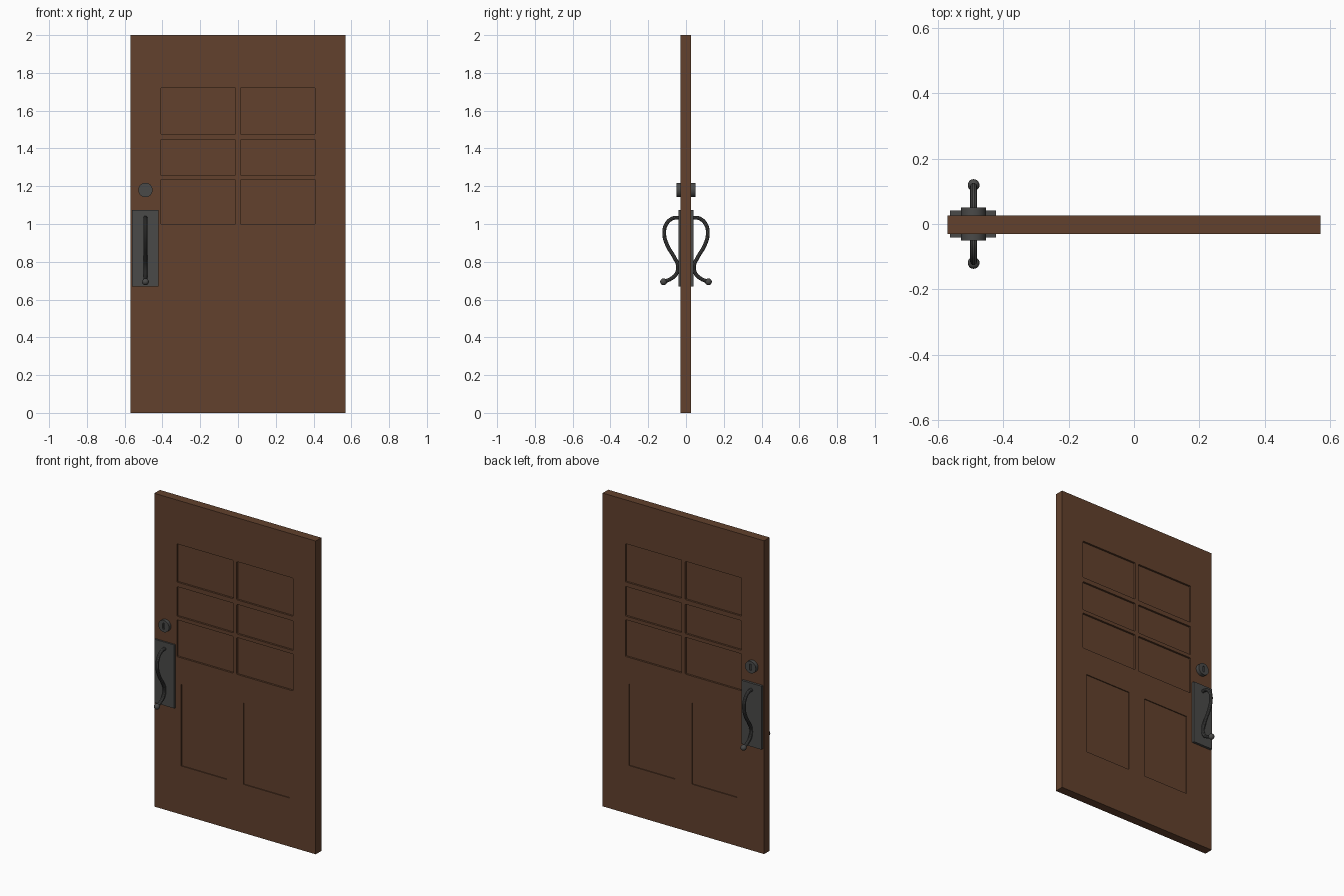
import bpy, bmesh, math
from mathutils import Matrix, Vector

if "Cube" in bpy.data.objects:
    bpy.data.objects.remove(bpy.data.objects["Cube"])


def material(name, color):
    m = bpy.data.materials.new(name)
    m.diffuse_color = (*color, 1)
    m.use_nodes = True
    m.node_tree.nodes["Principled BSDF"].inputs["Base Color"].default_value = m.diffuse_color
    return m


WOOD = material("brown wood", (0.122, 0.053, 0.026))
METAL = material("dark metal", (0.068, 0.068, 0.066))
FRONT, BACK = -0.03, 0.026
HX = -0.49  # x of the hardware


def make(name, bm, mat):
    bmesh.ops.recalc_face_normals(bm, faces=bm.faces)
    me = bpy.data.meshes.new(name)
    bm.to_mesh(me)
    bm.free()
    ob = bpy.data.objects.new(name, me)
    bpy.context.collection.objects.link(ob)
    me.materials.append(mat)
    return ob


def add_box(bm, x, y, z, round_corner=0):
    size = Vector((x[1] - x[0], y[1] - y[0], z[1] - z[0]))
    mid = Vector((x[0] + x[1], y[0] + y[1], z[0] + z[1])) / 2
    vs = bmesh.ops.create_cube(bm, size=1, matrix=Matrix.Translation(mid) @ Matrix.Diagonal((*size, 1)))["verts"]
    if round_corner:
        edges = {e for v in vs for e in v.link_edges
                 if abs(e.verts[0].co.y - e.verts[1].co.y) > 1e-4}
        bmesh.ops.bevel(bm, geom=list(edges), offset=round_corner, segments=2, profile=0.5, affect='EDGES')


def cut(ob, cutter):
    cutter.hide_render = True
    mod = ob.modifiers.new("cut", 'BOOLEAN')
    mod.operation, mod.solver, mod.object = 'DIFFERENCE', 'EXACT', cutter
    bpy.context.view_layer.objects.active = ob
    bpy.ops.object.modifier_apply(modifier=mod.name)
    bpy.data.objects.remove(cutter)


def smooth(ob):
    bpy.ops.object.select_all(action='DESELECT')
    ob.select_set(True)
    bpy.context.view_layer.objects.active = ob
    bpy.ops.object.shade_smooth_by_angle(angle=math.radians(35))


# door slab with six upper and two lower recessed panels on both faces
bm = bmesh.new()
add_box(bm, (-0.57, 0.57), (FRONT, BACK), (0, 2))
door = make("door_slab", bm, WOOD)

bm = bmesh.new()
panels = [(x, z, 0.012, 0.005)
          for x in ((-0.41, -0.012), (0.012, 0.41))
          for z in ((1.0, 1.235), (1.258, 1.447), (1.476, 1.72))]
panels += [(x, (0.31, 0.83), 0.006, 0) for x in ((-0.38, -0.06), (0.06, 0.385))]
for x, z, depth, corner in panels:
    add_box(bm, x, (FRONT - 0.05, FRONT + depth), z, corner)
    add_box(bm, x, (BACK - depth, BACK + 0.05), z, corner)
cut(door, make("panel_cutter", bm, WOOD))

# hardware, repeated on the front and the back
for side, s in (("front", -1), ("back", 1)):
    # backing plate
    bm = bmesh.new()
    add_box(bm, (-0.562, -0.422), sorted((s * 0.02, s * 0.041)), (0.67, 1.075))
    make(side + "_handle_plate", bm, METAL)

    # round lock with a keyhole slot
    bm = bmesh.new()
    bmesh.ops.create_cone(bm, cap_ends=True, segments=32, radius1=0.038, radius2=0.038, depth=0.03,
                          matrix=Matrix.Translation((HX, s * 0.035, 1.18)) @ Matrix.Rotation(math.pi / 2, 4, 'X'))
    lock = make(side + "_lock", bm, METAL)
    bm = bmesh.new()
    add_box(bm, (HX - 0.007, HX + 0.007), sorted((s * 0.043, s * 0.07)), (1.16, 1.2), 0.004)
    cut(lock, make("keyhole_cutter", bm, METAL))
    smooth(lock)

    # curved pull bar
    cu = bpy.data.curves.new(side + "_pull_handle", 'CURVE')
    cu.dimensions = '3D'
    cu.bevel_depth, cu.bevel_resolution, cu.resolution_u = 0.0105, 3, 8
    cu.use_fill_caps = True
    path = [(0.03, 1.033), (0.07, 1.03), (0.105, 0.998), (0.115, 0.945), (0.098, 0.885),
            (0.063, 0.825), (0.042, 0.775), (0.052, 0.735), (0.08, 0.71), (0.119, 0.694)]
    sp = cu.splines.new('BEZIER')
    sp.bezier_points.add(len(path) - 1)
    for p, (y, z) in zip(sp.bezier_points, path):
        p.co = (HX, s * y, z)
        p.handle_left_type = p.handle_right_type = 'AUTO'
    cu.materials.append(METAL)
    bar = bpy.data.objects.new(side + "_pull_handle", cu)
    bpy.context.collection.objects.link(bar)
    bpy.ops.object.select_all(action='DESELECT')
    bar.select_set(True)
    bpy.context.view_layer.objects.active = bar
    bpy.ops.object.convert(target='MESH')
    smooth(bpy.context.view_layer.objects.active)

    # ball at the end of the pull bar
    bm = bmesh.new()
    bmesh.ops.create_uvsphere(bm, u_segments=20, v_segments=12, radius=0.018,
                              matrix=Matrix.Translation((HX, s * 0.119, 0.694)))
    smooth(make(side + "_handle_ball", bm, METAL))
